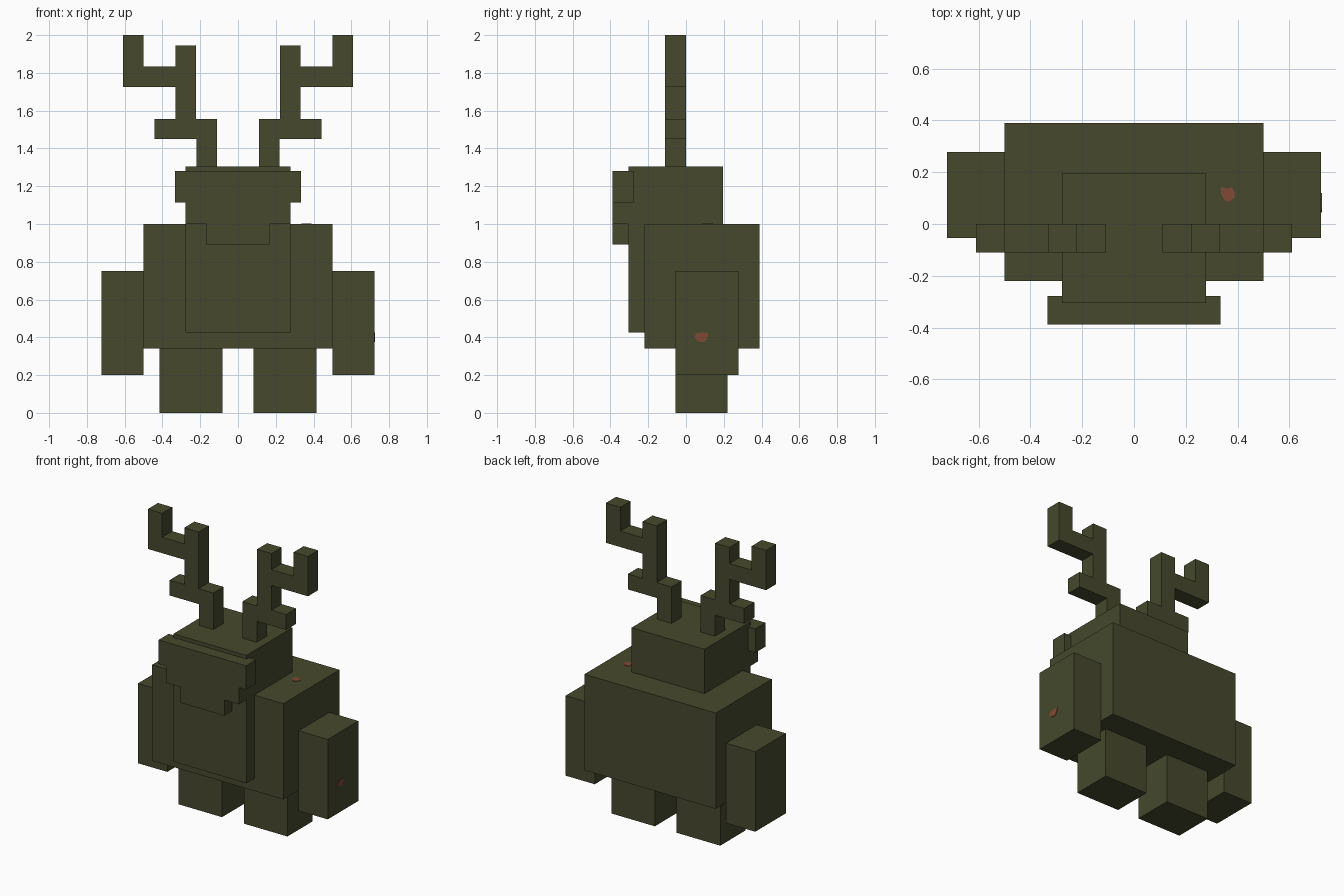
import bpy, bmesh
from mathutils import Vector

if "Cube" in bpy.data.objects:
    bpy.data.objects.remove(bpy.data.objects["Cube"])


def material(name, color):
    m = bpy.data.materials.new(name)
    m.diffuse_color = (*color, 1)
    m.use_nodes = True
    m.node_tree.nodes["Principled BSDF"].inputs["Base Color"].default_value = m.diffuse_color
    return m


olive = material("dark_olive", (0.061, 0.066, 0.026))
rust = material("rust_red", (0.22, 0.066, 0.034))


def prism(name, points, push, mat=olive):
    """Solid made by pushing a flat outline along a vector."""
    bm = bmesh.new()
    face = bm.faces.new([bm.verts.new(p) for p in points])
    new = bmesh.ops.extrude_face_region(bm, geom=[face], use_keep_orig=True)["geom"]
    verts = [v for v in new if isinstance(v, bmesh.types.BMVert)]
    bmesh.ops.translate(bm, verts=verts, vec=Vector(push))
    bmesh.ops.recalc_face_normals(bm, faces=bm.faces)
    mesh = bpy.data.meshes.new(name)
    bm.to_mesh(mesh)
    bm.free()
    mesh.materials.append(mat)
    ob = bpy.data.objects.new(name, mesh)
    bpy.context.collection.objects.link(ob)
    return ob


def upright(name, outline, y0, y1):
    """Front outline (x, z) given depth from y0 to y1."""
    return prism(name, [(x, y0, z) for x, z in outline], (0, y1 - y0, 0))


def box(name, x0, x1, y0, y1, z0, z1):
    return upright(name, [(x0, z0), (x1, z0), (x1, z1), (x0, z1)], y0, y1)


# Torso, head and chest panel
box("torso", -0.5, 0.5, -0.22, 0.39, 0.34, 1.0)
box("head", -0.278, 0.278, -0.305, 0.195, 1.0, 1.305)
box("chest_panel", -0.278, 0.278, -0.305, -0.22, 0.425, 1.0)

# Face plate: wide brow, cheeks and muzzle
half = [(0.167, 0.892), (0.167, 1.0), (0.278, 1.0), (0.278, 1.115)]
upright("face_plate", half + [(-x, z) for x, z in reversed(half)], -0.388, -0.305)
box("brow", -0.333, 0.333, -0.388, -0.278, 1.115, 1.28)

# Limbs and antlers on both sides
antler = [(0.11, 1.305), (0.22, 1.305), (0.22, 1.45), (0.443, 1.45),
          (0.443, 1.556), (0.332, 1.556), (0.332, 1.726), (0.61, 1.726),
          (0.61, 2.0), (0.5, 2.0), (0.5, 1.835), (0.332, 1.835),
          (0.332, 1.946), (0.222, 1.946), (0.222, 1.556), (0.11, 1.556)]
for side, s in (("right", 1), ("left", -1)):
    box(side + "_leg", s * 0.083, s * 0.415, -0.055, 0.22, 0, 0.34)
    box(side + "_arm", s * 0.5, s * 0.722, -0.055, 0.278, 0.2, 0.75)
    upright(side + "_antler", [(s * x, z) for x, z in antler], -0.11, 0)

# Small rust spots on one shoulder and one arm
shoulder = [(0.337, 0.142), (0.335, 0.118), (0.348, 0.094), (0.365, 0.085),
            (0.388, 0.1), (0.389, 0.122), (0.378, 0.141), (0.36, 0.137)]
prism("shoulder_spot", [(x, y, 1.0) for x, y in shoulder], (0, 0, 0.003), rust)
arm = [(0.045, 0.4), (0.06, 0.383), (0.08, 0.374), (0.1, 0.378),
       (0.112, 0.395), (0.12, 0.42), (0.1, 0.426), (0.055, 0.423)]
prism("arm_spot", [(0.722, y, z) for y, z in arm], (0.003, 0, 0), rust)
